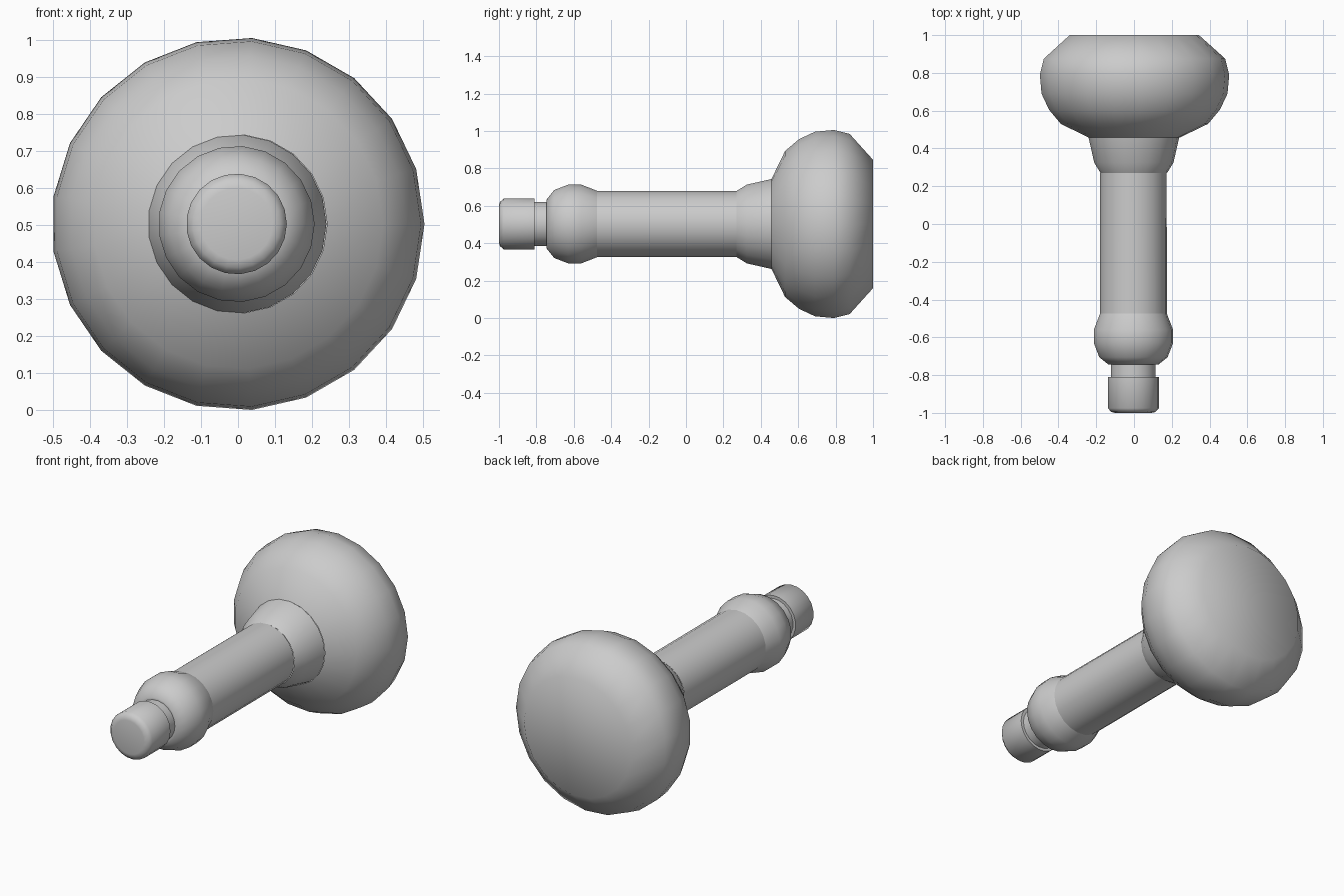
import bpy, bmesh, math

if "Cube" in bpy.data.objects:
    bpy.data.objects.remove(bpy.data.objects["Cube"])

SIDES = 21
CENTRE_Z = 0.503


def lathe(name, profile, x=0.0, cap_front=False, cap_back=False):
    """Spin (y, radius) points, listed front to back, around the y axis."""
    bm = bmesh.new()
    rings = []
    for y, r in profile:
        ring = []
        for j in range(SIDES):
            a = 2 * math.pi * j / SIDES
            ring.append(bm.verts.new((r * math.cos(a), y, r * math.sin(a))))
        rings.append(ring)
    for lo, hi in zip(rings, rings[1:]):
        for j in range(SIDES):
            k = (j + 1) % SIDES
            bm.faces.new((lo[j], hi[j], hi[k], lo[k]))
    if cap_front:
        bm.faces.new(rings[0])
    if cap_back:
        bm.faces.new(rings[-1][::-1])
    mesh = bpy.data.meshes.new(name)
    bm.to_mesh(mesh)
    bm.free()
    obj = bpy.data.objects.new(name, mesh)
    obj.location = (x, 0, CENTRE_Z)
    bpy.context.collection.objects.link(obj)
    # smooth along the curve, crisp at the steps
    bpy.ops.object.select_all(action='DESELECT')
    obj.select_set(True)
    bpy.context.view_layer.objects.active = obj
    bpy.ops.object.shade_smooth_by_angle(angle=math.radians(50))
    return obj


# small rounded tip and the narrow neck behind it
lathe("tip", [(-1.0, 0.097), (-0.995, 0.118), (-0.975, 0.136), (-0.81, 0.136),
              (-0.81, 0.119)], x=-0.004, cap_front=True)
lathe("neck", [(-0.81, 0.119), (-0.745, 0.119)], x=-0.004)

# rounded bulge
lathe("bulge", [(-0.745, 0.119), (-0.745, 0.132), (-0.705, 0.182), (-0.63, 0.211),
                (-0.56, 0.211), (-0.475, 0.178)], x=-0.004)

# straight shaft
lathe("shaft", [(-0.475, 0.178), (0.27, 0.177)], x=-0.004)

# flared collar under the knob
lathe("collar", [(0.27, 0.177), (0.325, 0.211), (0.457, 0.241)], x=-0.002)

# large round knob with a flat back
lathe("knob", [(0.457, 0.241), (0.53, 0.392), (0.605, 0.455), (0.69, 0.495),
               (0.79, 0.504), (0.875, 0.483), (1.0, 0.344)], cap_back=True)
